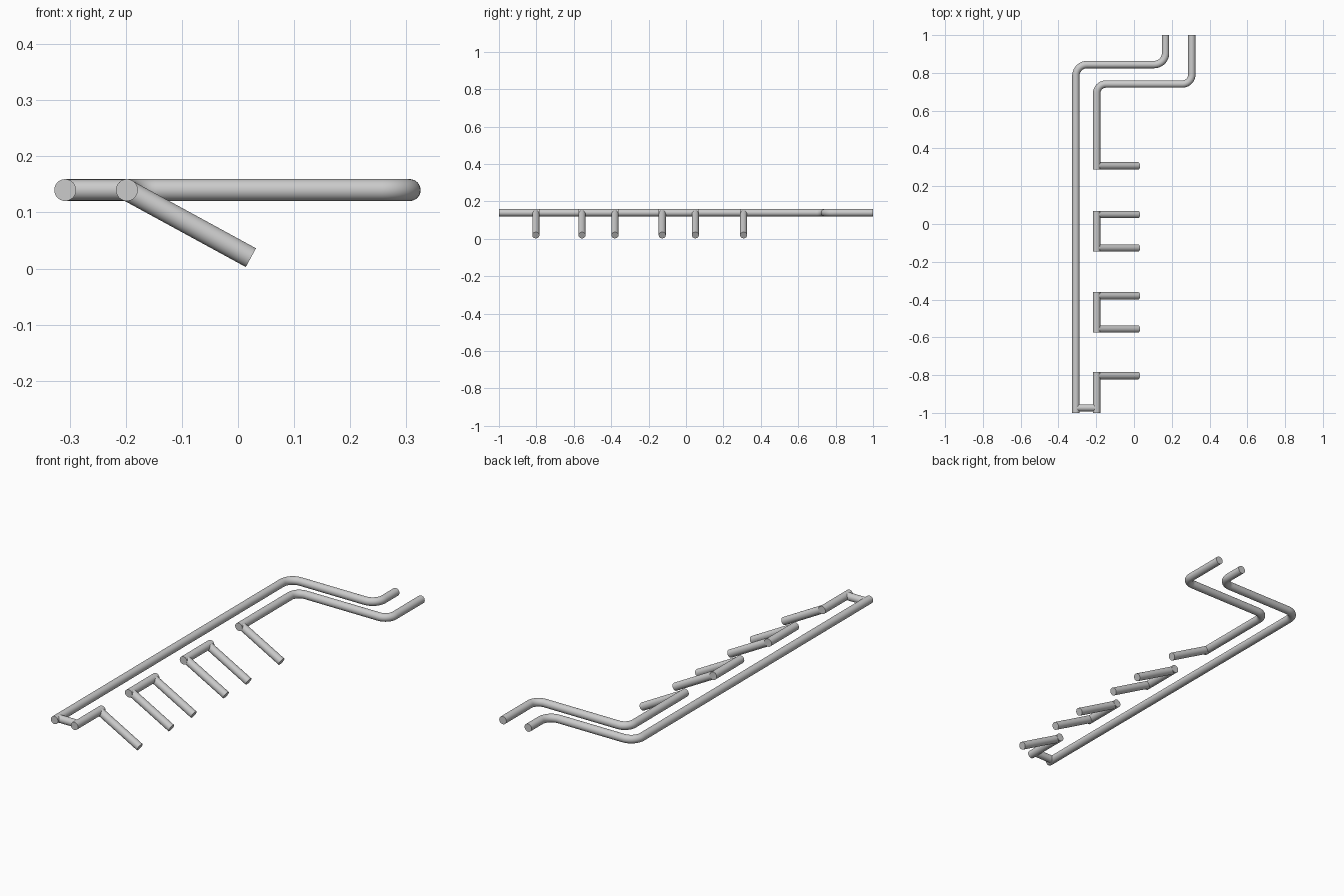
import bpy
import math
from mathutils import Vector

if "Cube" in bpy.data.objects:
    bpy.data.objects.remove(bpy.data.objects["Cube"])

R = 0.0195                      # pipe radius
Z = 0.14                        # height of the rails
OUTER_X, INNER_X = -0.308, -0.198
RUNG_Y = [0.308, 0.05, -0.127, -0.38, -0.556, -0.803]


def straight_pipe(name, a, b, r=R):
    """Capped cylinder between two points."""
    a, b = Vector(a), Vector(b)
    bpy.ops.mesh.primitive_cylinder_add(vertices=32, radius=r, depth=(b - a).length,
                                        location=(a + b) / 2)
    ob = bpy.context.object
    ob.name = name
    ob.rotation_euler = (b - a).to_track_quat('Z', 'Y').to_euler()
    bpy.ops.object.shade_smooth_by_angle(angle=math.radians(40))
    return ob


def bent_pipe(name, pts, bend, steps=10):
    """Pipe along a path whose right-angle corners are rounded."""
    pts = [Vector(p) for p in pts]
    path = [pts[0]]
    for prev, p, nxt in zip(pts, pts[1:], pts[2:]):
        u, v = (prev - p).normalized(), (nxt - p).normalized()
        centre = p + (u + v) * bend
        for i in range(steps + 1):
            t = math.pi / 2 * i / steps
            path.append(centre - v * bend * math.cos(t) - u * bend * math.sin(t))
    path.append(pts[-1])
    cu = bpy.data.curves.new(name, 'CURVE')
    cu.dimensions = '3D'
    cu.bevel_depth = R
    cu.bevel_resolution = 14
    cu.use_fill_caps = True
    sp = cu.splines.new('POLY')
    sp.points.add(len(path) - 1)
    for q, p in zip(sp.points, path):
        q.co = (*p, 1)
    ob = bpy.data.objects.new(name, cu)
    bpy.context.collection.objects.link(ob)
    bpy.ops.object.select_all(action='DESELECT')
    ob.select_set(True)
    bpy.context.view_layer.objects.active = ob
    bpy.ops.object.convert(target='MESH')
    bpy.ops.object.shade_smooth_by_angle(angle=math.radians(40))


# Long outer rail and the connector at the front end
straight_pipe("outer_rail", (OUTER_X, -1, Z), (OUTER_X, 0.5, Z))
straight_pipe("end_connector", (OUTER_X - 0.006, -0.973, Z), (INNER_X, -0.973, Z), 0.0185)

# Broken inner rail: front stub, two middle links, rear stub
inner_spans = [(-1, RUNG_Y[5] + R), (RUNG_Y[4] - R, RUNG_Y[3] + R),
               (RUNG_Y[2] - R, RUNG_Y[1] + R), (RUNG_Y[0] - R, 0.5)]
for i, (y0, y1) in enumerate(inner_spans):
    straight_pipe(f"inner_rail_{i + 1}", (INNER_X, y0, Z), (INNER_X, y1, Z))

# Sloping branch pipes
for i, y in enumerate(RUNG_Y):
    straight_pipe(f"branch_pipe_{i + 1}", (INNER_X, y, Z), (0.023, y, 0.0195), 0.019)

# S-bent feed pipes at the back
bent_pipe("outer_feed_pipe", [(OUTER_X, 0.5, Z), (OUTER_X, 0.844, Z),
                              (0.167, 0.844, Z), (0.167, 1, Z)], 0.06)
bent_pipe("inner_feed_pipe", [(INNER_X, 0.5, Z), (INNER_X, 0.741, Z),
                              (0.306, 0.741, Z), (0.306, 1, Z)], 0.05)
